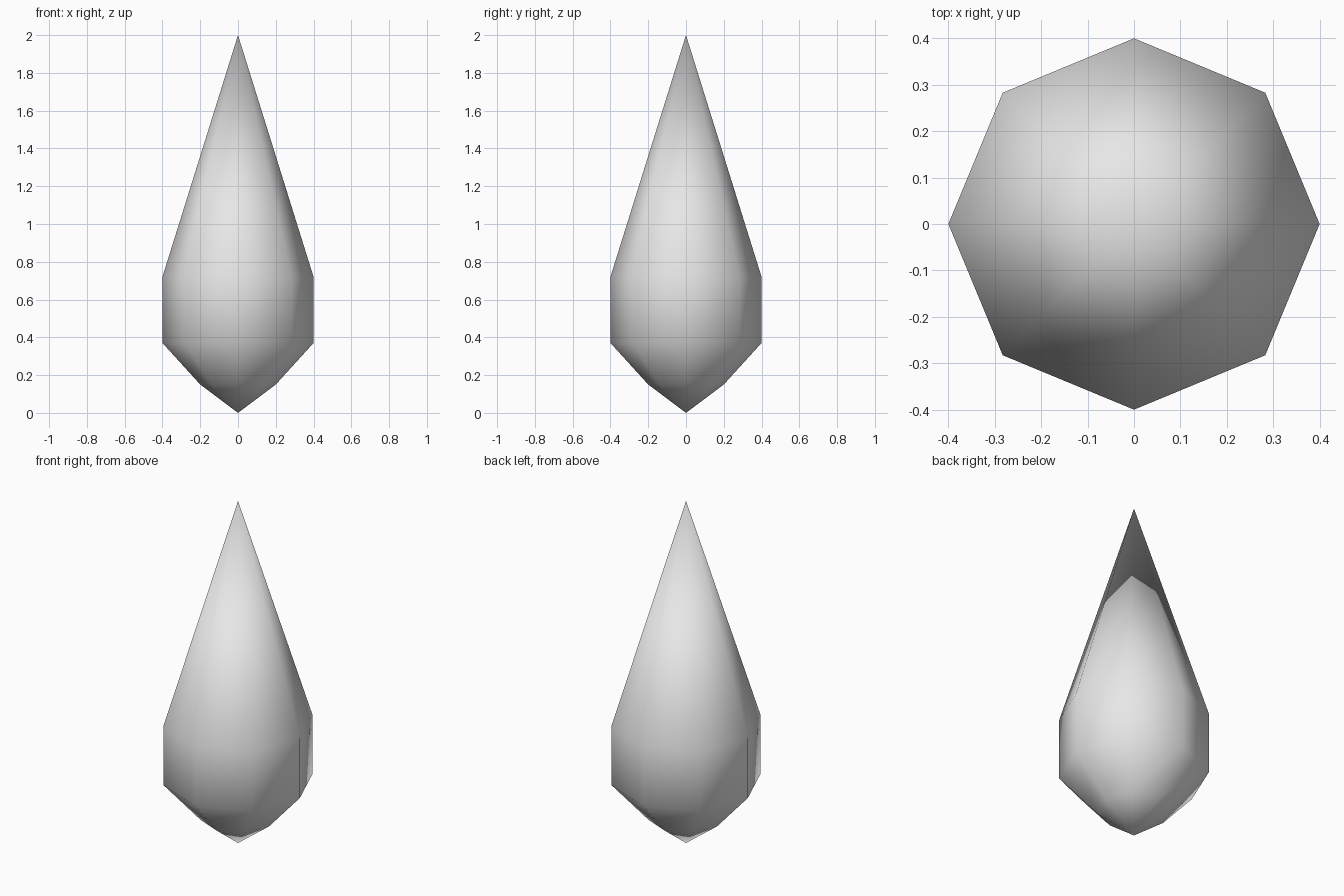
import bpy
import bmesh
from math import cos, sin, tau

cube = bpy.data.objects.get("Cube")
if cube:
    bpy.data.objects.remove(cube, do_unlink=True)

SIDES = 8
# Rings as (radius, height), from the bottom up
PROFILE = [(0.2, 0.15), (0.4, 0.37), (0.4, 0.72)]
BOTTOM, TOP = 0.0, 2.0

# Plain light grey
grey = bpy.data.materials.new("light_grey")
grey.use_nodes = True
color = (0.8, 0.8, 0.8, 1.0)
grey.diffuse_color = color
grey.node_tree.nodes["Principled BSDF"].inputs["Base Color"].default_value = color


def add_ring(bm, radius, z):
    angles = [tau * i / SIDES for i in range(SIDES)]
    return [bm.verts.new((radius * cos(a), radius * sin(a), z)) for a in angles]


# Eight-sided drop with a blunt lower point and a long upper spike
bm = bmesh.new()
rings = [add_ring(bm, r, z) for r, z in PROFILE]
bottom_tip = bm.verts.new((0, 0, BOTTOM))
top_tip = bm.verts.new((0, 0, TOP))
for i in range(SIDES):
    j = (i + 1) % SIDES
    bm.faces.new((bottom_tip, rings[0][j], rings[0][i]))
    for low, high in zip(rings, rings[1:]):
        bm.faces.new((low[i], low[j], high[j], high[i]))
    bm.faces.new((rings[-1][i], rings[-1][j], top_tip))
bmesh.ops.recalc_face_normals(bm, faces=bm.faces)
for face in bm.faces:
    face.smooth = True

mesh = bpy.data.meshes.new("spike_drop")
bm.to_mesh(mesh)
bm.free()
mesh.materials.append(grey)
drop = bpy.data.objects.new("spike_drop", mesh)
bpy.context.collection.objects.link(drop)
